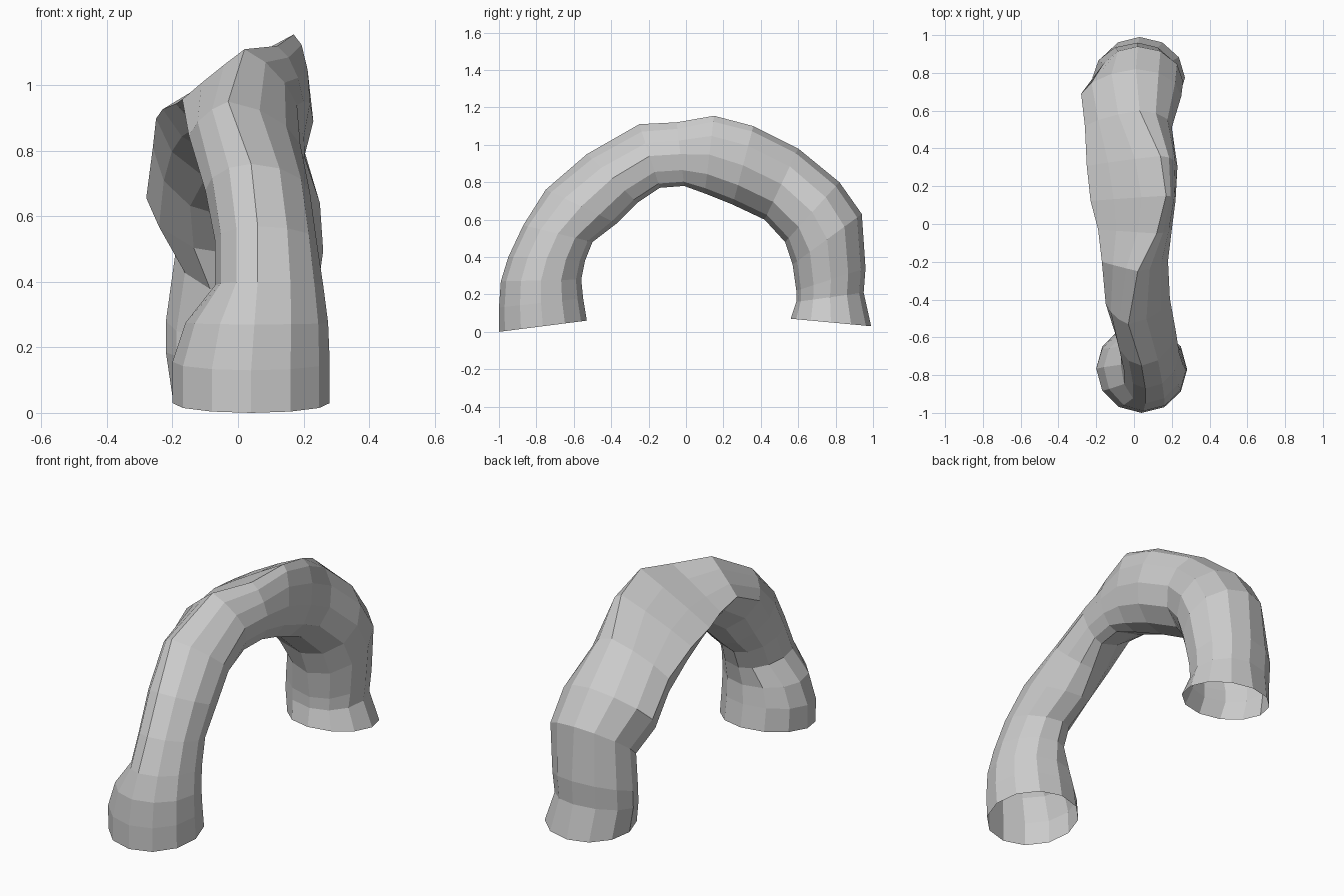
import bpy, bmesh
from math import sin, cos, pi
from mathutils import Vector

if "Cube" in bpy.data.objects:
    bpy.data.objects.remove(bpy.data.objects["Cube"])

# Stations along the arch, front foot to back foot:
# outer y, outer z, inner y, inner z, left x, right x, ridge x, height of left bulge (0 inner, 1 outer)
STATIONS = [
    (-1.00, 0.00, -.53, .06, -.20, .28, .04, .50),
    (-1.00, 0.13, -.55, .18, -.20, .28, .04, .48),
    (-0.99, 0.27, -.56, .28, -.16, .275, .05, .46),
    (-0.95, 0.40, -.54, .38, -.07, .26, .06, .50),
    (-0.87, 0.57, -.50, .48, -.07, .24, .06, .50),
    (-0.75, 0.76, -.37, .58, -.10, .22, .04, .55),
    (-0.53, 0.95, -.26, .69, -.15, .19, -.03, .60),
    (-0.25, 1.11, -.14, .77, -.17, .18, .02, .55),
    (-0.05, 1.12, -.01, .78, -.19, .20, .12, .48),
    (0.15, 1.155, .10, .74, -.23, .22, .17, .45),
    (0.36, 1.10, .25, .68, -.25, .23, .14, .52),
    (0.60, 0.98, .42, .60, -.26, .20, .03, .55),
    (0.82, 0.80, .53, .48, -.28, .25, .01, .55),
    (0.94, 0.63, .57, .36, -.19, .26, .02, .50),
    (0.96, 0.34, .59, .22, -.22, .23, .02, .50),
    (0.95, 0.21, .59, .16, -.22, .22, .02, .50),
    (0.99, 0.03, .56, .07, -.20, .27, .03, .50),
]
# Belly x where it differs from the ridge, and how flat the crown's quarters are
# (upper left, upper right, lower left), by station
BELLY = {6: .06, 7: .10, 8: .11, 9: .08, 10: .03, 11: -.04}
FLAT = {5: (.1, .1, 0), 6: (.5, .35, .1), 7: (.95, .55, .4), 8: (.95, .4, .4),
        9: (.95, .1, .3), 10: (.85, 0, .2), 11: (.6, 0, .1), 12: (.3, 0, 0)}
STEPS = 3  # faces per quarter, 12 sides in all


def quarter(p, q, corner, flat=0):
    """Arc from p towards q, bulging to the corner, or straight when flat is 1."""
    corner = corner.lerp((p + q) / 2, flat)
    o = p + q - corner
    return [o + (p - o) * cos(i * pi / 2 / STEPS) + (q - o) * sin(i * pi / 2 / STEPS)
            for i in range(STEPS)]


def section(k, oy, oz, iy, iz, x0, x1, tx, lt):
    ul, ur, ll = FLAT.get(k, (0, 0, 0))
    top, right = Vector((tx, 1)), Vector((x1, .5))
    bottom, left = Vector((BELLY.get(k, tx), 0)), Vector((x0, lt))
    pts = (quarter(top, right, Vector((x1, 1)), ur)
           + quarter(right, bottom, Vector((x1, 0)))
           + quarter(bottom, left, Vector((x0, 0)), ll)
           + quarter(left, top, Vector((x0, 1)), ul))
    return [(p.x, iy + (oy - iy) * p.y, iz + (oz - iz) * p.y) for p in pts]


# Arched tube, open at both feet
bm = bmesh.new()
rings = [[bm.verts.new(c) for c in section(k, *s)] for k, s in enumerate(STATIONS)]
for a, b in zip(rings, rings[1:]):
    n = len(a)
    for i in range(n):
        j = (i + 1) % n
        bm.faces.new((a[i], a[j], b[j], b[i]))
bmesh.ops.recalc_face_normals(bm, faces=bm.faces)
mesh = bpy.data.meshes.new("arched_tube")
bm.to_mesh(mesh)
bm.free()
bpy.context.collection.objects.link(bpy.data.objects.new("arched_tube", mesh))
